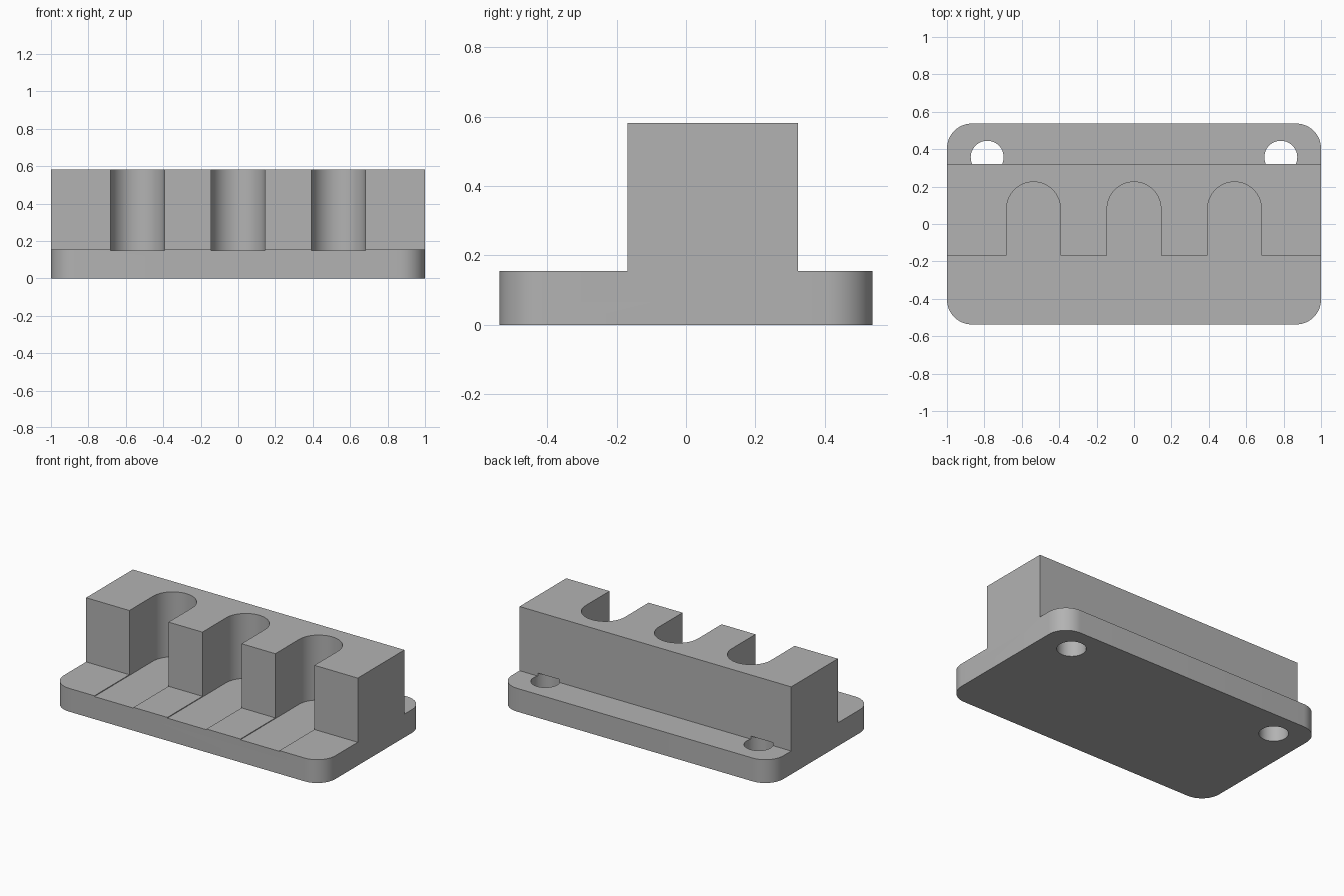
import bpy, bmesh
from math import pi, cos, sin, radians

cube = bpy.data.objects.get("Cube")
if cube:
    bpy.data.objects.remove(cube, do_unlink=True)

# Main dimensions
HALF_X, HALF_Y, CORNER = 1.0, 0.537, 0.133
PLATE_TOP, BLOCK_TOP = 0.155, 0.582
BLOCK_FRONT, BLOCK_BACK = -0.169, 0.322
SLOT_R, SLOT_Y, SLOT_STEP, SLOT_FLOOR = 0.144, 0.081, 0.5375, 0.15
HOLE_R, HOLE_X, HOLE_Y = 0.088, 0.785, 0.357

grey = bpy.data.materials.new("plain grey")
grey.use_nodes = True
grey.diffuse_color = (0.448, 0.448, 0.448, 1)
grey.node_tree.nodes["Principled BSDF"].inputs["Base Color"].default_value = grey.diffuse_color


def prism(name, points, offset, round_corners=False):
    """Extrude a closed outline by an offset vector into a solid."""
    bm = bmesh.new()
    face = bm.faces.new([bm.verts.new(p) for p in points])
    new = bmesh.ops.extrude_face_region(bm, geom=[face])["geom"]
    bmesh.ops.translate(bm, vec=offset, verts=[g for g in new if isinstance(g, bmesh.types.BMVert)])
    if round_corners:
        corners = [e for e in bm.edges
                   if all(abs(abs(v.co.y) - HALF_Y) < 1e-4 for v in e.verts)
                   and abs(e.verts[0].co.z - e.verts[1].co.z) > 0.01]
        bmesh.ops.bevel(bm, geom=corners, offset=CORNER, segments=12, profile=0.5, affect='EDGES')
    bmesh.ops.recalc_face_normals(bm, faces=bm.faces)
    mesh = bpy.data.meshes.new(name)
    bm.to_mesh(mesh)
    bm.free()
    obj = bpy.data.objects.new(name, mesh)
    bpy.context.collection.objects.link(obj)
    mesh.materials.append(grey)
    return obj


def arc(x, y, z, r, end, n):
    return [(x + r * cos(end * i / n), y + r * sin(end * i / n), z) for i in range(n + 1)]


# Base plate with raised block, from the side profile
half = [(-HALF_Y, 0), (-HALF_Y, PLATE_TOP), (BLOCK_FRONT, PLATE_TOP), (BLOCK_FRONT, BLOCK_TOP)]
back = [(BLOCK_BACK, BLOCK_TOP), (BLOCK_BACK, PLATE_TOP), (HALF_Y, PLATE_TOP), (HALF_Y, 0)]
body = prism("slotted_block_on_plate", [(-HALF_X, y, z) for y, z in half + back],
             (2 * HALF_X, 0, 0), round_corners=True)

cutters = []
# Round-ended slots, open to the front and sunk a little into the plate
for i in (-1, 0, 1):
    x = i * SLOT_STEP
    outline = arc(x, SLOT_Y, SLOT_FLOOR, SLOT_R, pi, 32)
    outline += [(x - SLOT_R, -0.8, SLOT_FLOOR), (x + SLOT_R, -0.8, SLOT_FLOOR)]
    cutters.append(prism("slot_cutter", outline, (0, 0, 0.6)))
# Screw holes, nicking the foot of the block
for side in (-1, 1):
    outline = arc(side * HOLE_X, HOLE_Y, -0.1, HOLE_R, 2 * pi, 48)[:-1]
    cutters.append(prism("hole_cutter", outline, (0, 0, PLATE_TOP + 0.12)))

bpy.context.view_layer.objects.active = body
for cutter in cutters:
    cutter.hide_render = True
    mod = body.modifiers.new("cut", 'BOOLEAN')
    mod.operation, mod.solver, mod.object = 'DIFFERENCE', 'EXACT', cutter
    bpy.ops.object.modifier_apply(modifier=mod.name)
    bpy.data.objects.remove(cutter, do_unlink=True)

bpy.ops.object.select_all(action='DESELECT')
body.select_set(True)
bpy.ops.object.shade_smooth_by_angle(angle=radians(30))
